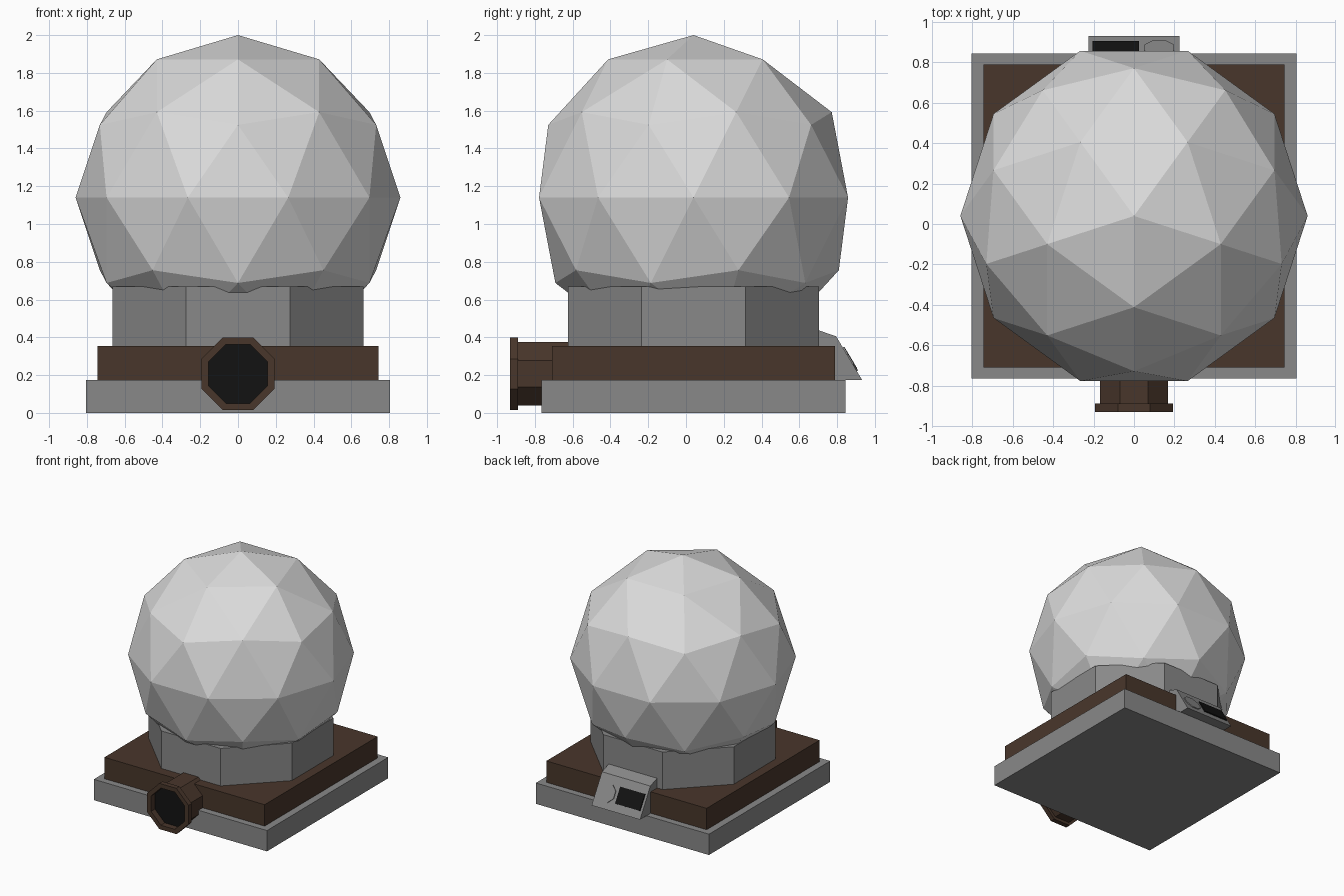
import bpy, bmesh, math
from mathutils import Matrix, Vector

if "Cube" in bpy.data.objects:
    bpy.data.objects.remove(bpy.data.objects["Cube"])

CY = 0.04  # depth centre of base, drum and ball


def mat(name, r, g, b):
    m = bpy.data.materials.new(name)
    m.diffuse_color = (r, g, b, 1)
    m.use_nodes = True
    m.node_tree.nodes["Principled BSDF"].inputs["Base Color"].default_value = m.diffuse_color
    return m


PALE = mat("pale_grey", 0.71, 0.71, 0.71)
GREY = mat("mid_grey", 0.25, 0.25, 0.25)
BROWN = mat("dark_brown", 0.066, 0.037, 0.024)
BLACK = mat("black", 0.006, 0.006, 0.006)


def finish(name, bm, *mats):
    bmesh.ops.recalc_face_normals(bm, faces=bm.faces)
    me = bpy.data.meshes.new(name)
    bm.to_mesh(me)
    bm.free()
    for m in mats:
        me.materials.append(m)
    ob = bpy.data.objects.new(name, me)
    bpy.context.collection.objects.link(ob)
    return ob


def box(name, size, m, matrix):
    bm = bmesh.new()
    bmesh.ops.create_cube(bm, size=1, matrix=matrix @ Matrix.Diagonal((*size, 1)))
    return finish(name, bm, m)


def octagon(name, radius, depth, m, matrix):
    bm = bmesh.new()
    bmesh.ops.create_cone(bm, cap_ends=True, segments=8, radius1=radius,
                          radius2=radius, depth=depth,
                          matrix=matrix @ Matrix.Rotation(math.pi / 8, 4, 'Z'))
    return finish(name, bm, m)


# Stepped square base
box("base_plate", (1.61, 1.61, 0.175), GREY, Matrix.Translation((0, CY, 0.0875)))
box("brown_plinth", (1.49, 1.5, 0.18), BROWN, Matrix.Translation((0, CY, 0.265)))

# Eight-sided drum carrying the ball
octagon("drum", 0.72, 0.32, GREY, Matrix.Translation((0, CY, 0.51)))

# Faceted ball
bm = bmesh.new()
bmesh.ops.create_icosphere(bm, subdivisions=2, radius=0.86)
bmesh.ops.transform(bm, verts=bm.verts, matrix=Matrix.Translation((0, CY, 1.14))
                    @ Matrix.Rotation(-math.pi / 2, 4, 'Z'))
finish("faceted_ball", bm, PALE)

# Front pipe with flange and recessed black mouth: (radius, y) profile
profile = [(0.182, -0.6), (0.182, -0.89), (0.208, -0.89), (0.208, -0.932),
           (0.169, -0.932), (0.169, -0.88)]
bm = bmesh.new()
rings = []
for r, y in profile:
    rings.append([bm.verts.new((r * math.cos(a), y, 0.207 + r * math.sin(a)))
                  for a in (math.pi / 8 + k * math.pi / 4 for k in range(8))])
for p, q in zip(rings, rings[1:]):
    for i in range(8):
        bm.faces.new((p[i], p[(i + 1) % 8], q[(i + 1) % 8], q[i]))
bm.faces.new(rings[0])
bm.faces.new(rings[-1]).material_index = 1
finish("front_pipe", bm, BROWN, BLACK)

# Back console: side profile (y, z) extruded across x
side = [(0.65, 0.175), (0.932, 0.175), (0.795, 0.405), (0.70, 0.438), (0.65, 0.438)]
bm = bmesh.new()
f = bm.faces.new([bm.verts.new((-0.225, y, z)) for y, z in side])
ext = bmesh.ops.extrude_face_region(bm, geom=[f])["geom"]
bmesh.ops.translate(bm, vec=(0.45, 0, 0),
                    verts=[v for v in ext if isinstance(v, bmesh.types.BMVert)])
finish("console", bm, GREY)

# Screen and dial lie on the sloping face
slope = Vector((0, 0.932 - 0.795, 0.175 - 0.405)).normalized()
normal = Vector((0, -slope.z, slope.y))
frame = Matrix((Vector((1, 0, 0)), -slope, normal)).transposed().to_4x4()


def on_slope(x, y, lift):
    t = (y - 0.795) / slope.y
    p = Vector((x, 0.795, 0.405)) + slope * t + normal * lift
    return Matrix.Translation(p) @ frame


box("screen", (0.23, 0.135, 0.018), BLACK, on_slope(-0.09, 0.865, 0.0))
octagon("dial", 0.078, 0.014, GREY, on_slope(0.125, 0.868, 0.0))
